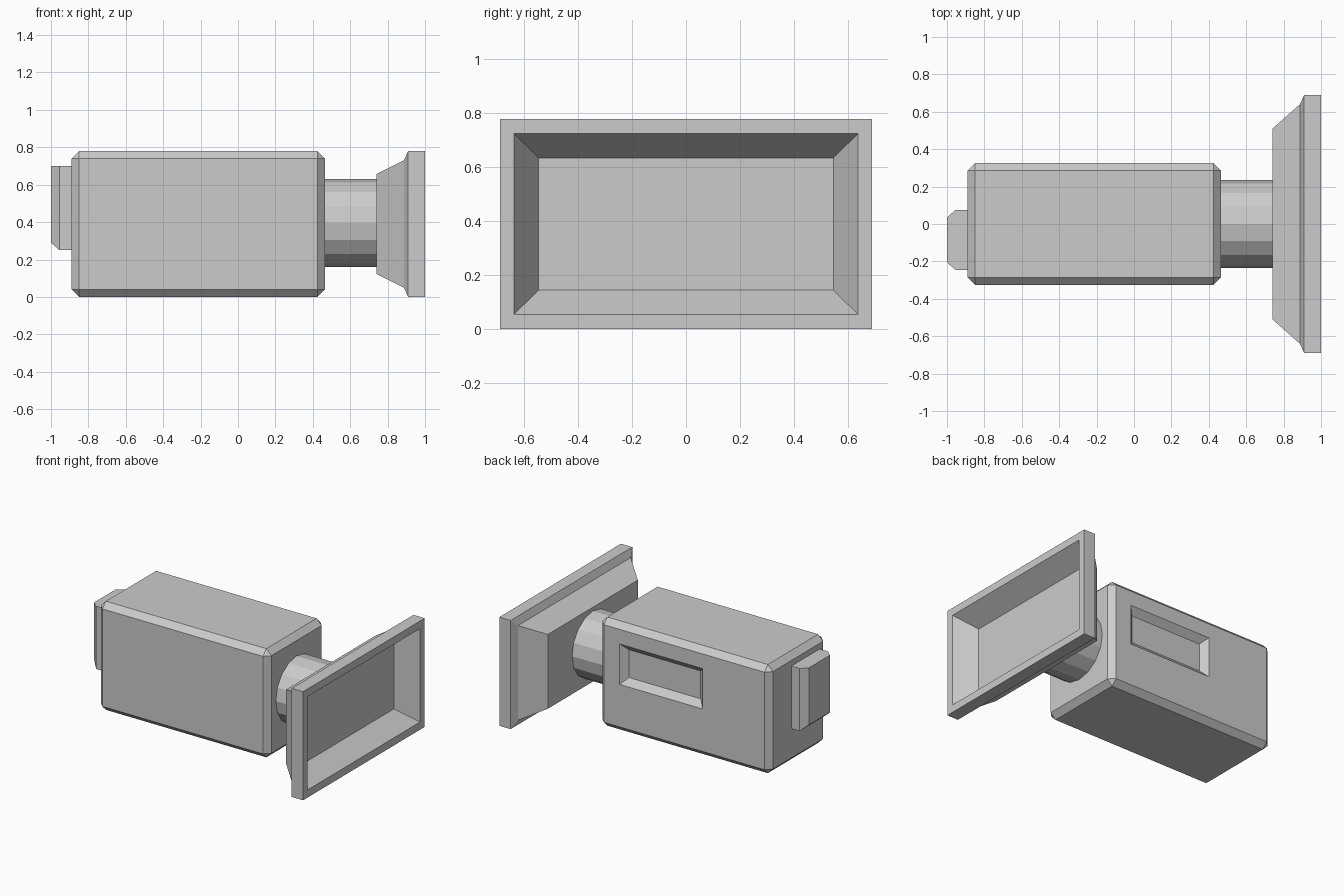
import bpy, bmesh, math

if "Cube" in bpy.data.objects:
    bpy.data.objects.remove(bpy.data.objects["Cube"])


def loft(name, sections, axis="X"):
    """Capped loft of rectangles (position, a0, a1, z0, z1) along X or Y."""
    bm = bmesh.new()
    rings = []
    for p, a0, a1, z0, z1 in sections:
        ring = []
        for a, z in ((a0, z0), (a1, z0), (a1, z1), (a0, z1)):
            ring.append(bm.verts.new((p, a, z) if axis == "X" else (a, p, z)))
        rings.append(ring)
    for r, s in zip(rings, rings[1:]):
        for i in range(4):
            j = (i + 1) % 4
            bm.faces.new((r[i], r[j], s[j], s[i]))
    bm.faces.new(rings[0])
    bm.faces.new(rings[-1])
    bmesh.ops.recalc_face_normals(bm, faces=bm.faces)
    mesh = bpy.data.meshes.new(name)
    bm.to_mesh(mesh)
    bm.free()
    obj = bpy.data.objects.new(name, mesh)
    bpy.context.collection.objects.link(obj)
    return obj


MID = 0.39  # height of the long axis

# chamfered main housing
body = loft("housing", [(-0.89, -0.325, 0.325, 0, 0.78),
                        (0.465, -0.325, 0.325, 0, 0.78)])
bevel = body.modifiers.new("chamfer", "BEVEL")
bevel.width = 0.04
bevel.segments = 1
bevel.limit_method = "ANGLE"

# sloped window recess in the back face
cut = []
for depth, grow in ((0.042, -0.045), (-0.042, 0.045)):
    cut.append((0.325 - depth, -0.36 - grow, 0.30 + grow,
                0.345 - grow, 0.635 + grow))
cutter = loft("recess_cutter", cut, axis="Y")
cutter.hide_render = True
cutter.hide_viewport = True
boolean = body.modifiers.new("recess", "BOOLEAN")
boolean.operation = "DIFFERENCE"
boolean.solver = "EXACT"
boolean.object = cutter

# round lens neck
bpy.ops.mesh.primitive_cylinder_add(vertices=16, radius=0.235, depth=0.29,
                                    location=(0.603, 0, MID + 0.005),
                                    rotation=(0, math.pi / 2, 0))
bpy.context.object.name = "lens_neck"

# flared rectangular hood: outside profile, rim, then hollow inside
profile = [(0.74, 0.51, 0.267), (0.887, 0.64, 0.34), (0.91, 0.69, 0.39),
           (1.0, 0.69, 0.39), (1.0, 0.638, 0.335), (0.855, 0.546, 0.245)]
loft("lens_hood", [(x, -w, w, MID - h, MID + h) for x, w, h in profile])

# eyepiece block, chamfered on its sides and bottom
loft("eyepiece", [(-0.88, -0.245, 0.075, 0.25, 0.70),
                  (-0.955, -0.245, 0.075, 0.25, 0.70),
                  (-1.0, -0.205, 0.035, 0.29, 0.70)])
